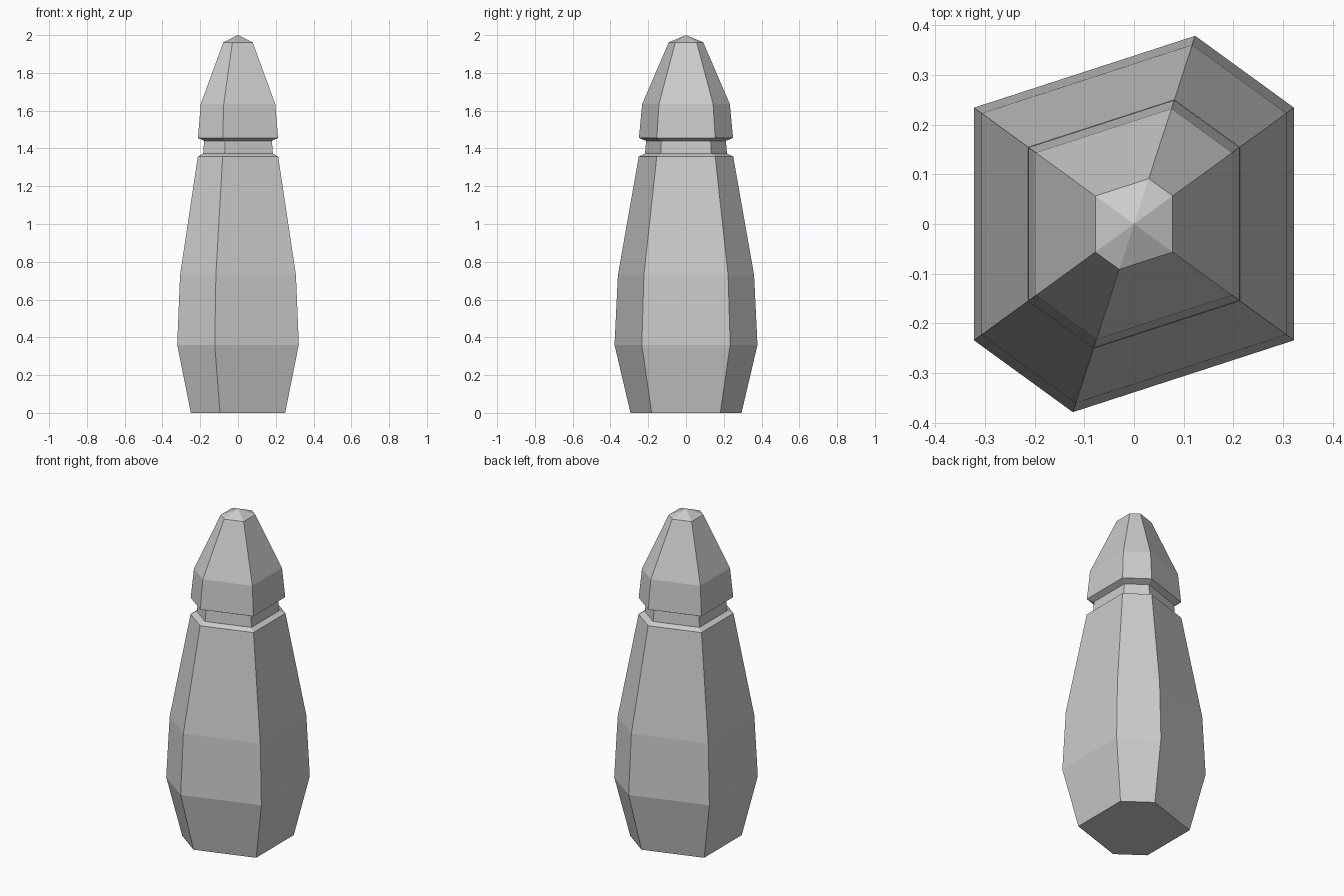
import bpy
import bmesh
from math import cos, sin, radians

default = bpy.data.objects.get("Cube")
if default:
    bpy.data.objects.remove(default, do_unlink=True)

grey = bpy.data.materials.new("plain grey")
grey.use_nodes = True
colour = (0.6, 0.6, 0.6, 1)
grey.diffuse_color = colour
grey.node_tree.nodes["Principled BSDF"].inputs["Base Color"].default_value = colour

# Uneven six-sided section: six of the ten corners of a decagon
ANGLES = [radians(36 * k) for k in (1, 2, 4, 6, 7, 9)]


def loft(name, profile, close_bottom=False):
    """Stack six-sided rings of (radius, height); radius 0 makes a point."""
    bm = bmesh.new()
    rings = []
    for r, z in profile:
        if r == 0:
            rings.append([bm.verts.new((0, 0, z))])
        else:
            rings.append([bm.verts.new((r * cos(a), r * sin(a), z)) for a in ANGLES])
    for low, high in zip(rings, rings[1:]):
        for i in range(len(ANGLES)):
            j = (i + 1) % len(ANGLES)
            if len(high) == 1:
                bm.faces.new((low[i], low[j], high[0]))
            else:
                bm.faces.new((low[i], low[j], high[j], high[i]))
    if close_bottom:
        bm.faces.new(rings[0][::-1])
    mesh = bpy.data.meshes.new(name)
    bm.to_mesh(mesh)
    bm.free()
    mesh.materials.append(grey)
    obj = bpy.data.objects.new(name, mesh)
    bpy.context.collection.objects.link(obj)
    return obj


# Swelling lower body with a sloped shoulder
loft("body", [(0.309, 0), (0.398, 0.36), (0.379, 0.73), (0.263, 1.357), (0.228, 1.373)],
     close_bottom=True)

# Narrow groove between body and head
loft("neck", [(0.228, 1.373), (0.222, 1.44)])

# Tapered head with a blunt point
loft("head", [(0.222, 1.44), (0.262, 1.456), (0.244, 1.635), (0.096, 1.962), (0, 2)])
